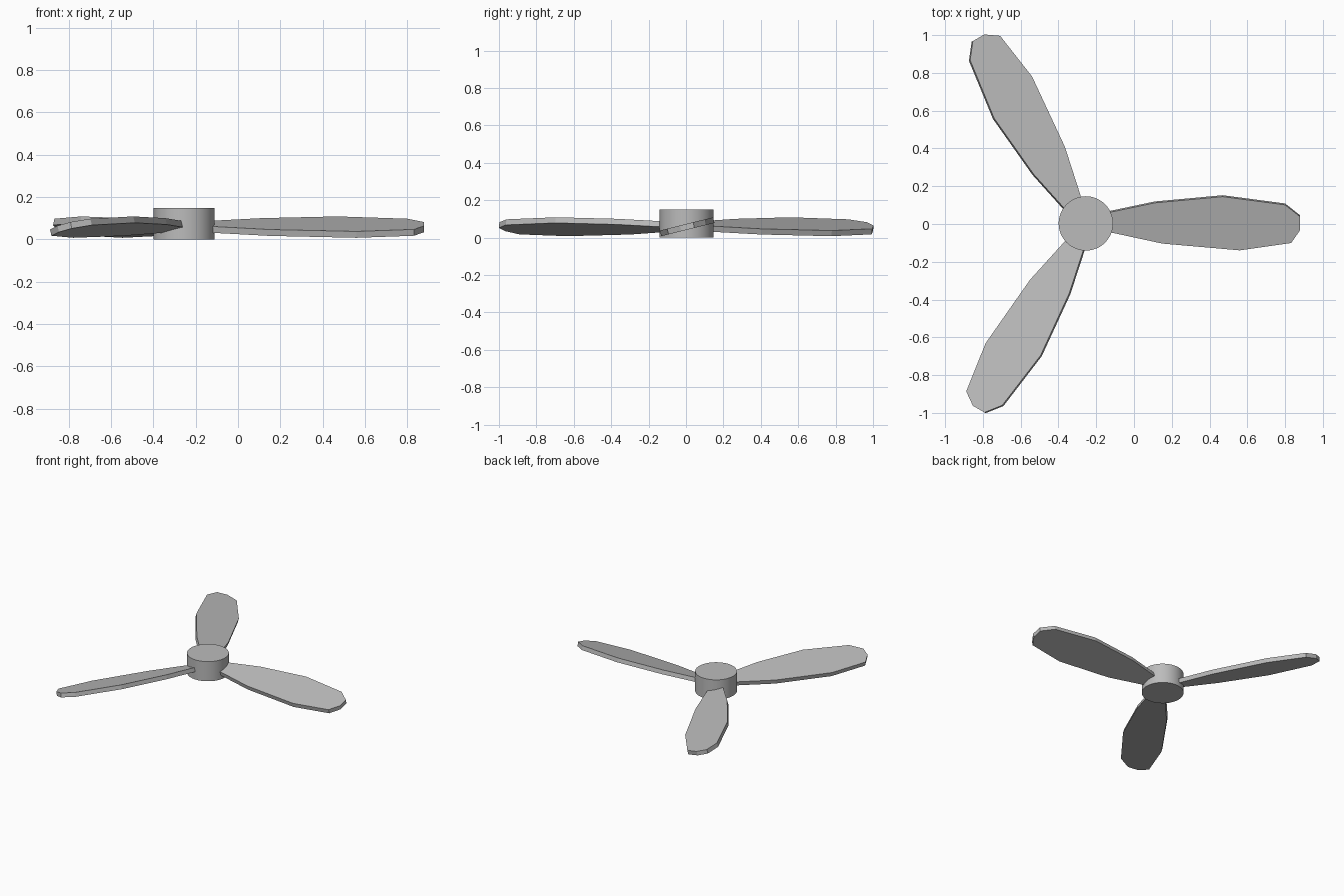
import bpy, bmesh
from math import radians
from mathutils import Matrix, Vector

cube = bpy.data.objects.get("Cube")
if cube:
    bpy.data.objects.remove(cube, do_unlink=True)

CENTRE = Vector((-0.255, 0.003, 0))
PITCH = radians(14)
THICK = 0.031

grey = bpy.data.materials.new("plain grey")
grey.use_nodes = True
grey.diffuse_color = (0.5, 0.5, 0.5, 1)
grey.node_tree.nodes["Principled BSDF"].inputs["Base Color"].default_value = (0.5, 0.5, 0.5, 1)


def add_object(name, bm):
    mesh = bpy.data.meshes.new(name)
    bmesh.ops.recalc_face_normals(bm, faces=bm.faces)
    bm.to_mesh(mesh)
    bm.free()
    mesh.materials.append(grey)
    obj = bpy.data.objects.new(name, mesh)
    bpy.context.collection.objects.link(obj)
    return obj


# Hub: a short round drum
bpy.ops.mesh.primitive_cylinder_add(vertices=48, radius=0.144, depth=0.149,
                                    location=CENTRE + Vector((0, 0, 0.0745)))
hub = bpy.context.object
hub.name = "hub"
hub.data.materials.append(grey)
bpy.ops.object.shade_smooth_by_angle(angle=radians(40))

# Blade outline: distance from the hub axis, then offset across the blade
OUTLINE = [(0.08, 0.055), (0.135, 0.066), (0.365, 0.116), (0.725, 0.15), (1.055, 0.105),
           (1.135, 0.04), (1.135, -0.032), (1.087, -0.103), (0.815, -0.143),
           (0.405, -0.106), (0.135, -0.046), (0.08, -0.035)]


# Flat plate, extruded, pitched about its length and turned around the hub
def add_blade(name, turn):
    bm = bmesh.new()
    face = bm.faces.new([bm.verts.new((r, v, -THICK / 2)) for r, v in OUTLINE])
    top = bmesh.ops.extrude_face_region(bm, geom=[face], use_keep_orig=True)
    verts = [g for g in top["geom"] if isinstance(g, bmesh.types.BMVert)]
    bmesh.ops.translate(bm, verts=verts, vec=(0, 0, THICK))
    place = (Matrix.Translation(CENTRE + Vector((0, 0, 0.057)))
             @ Matrix.Rotation(turn, 4, 'Z') @ Matrix.Rotation(PITCH, 4, 'X'))
    bmesh.ops.transform(bm, matrix=place, verts=bm.verts)
    return add_object(name, bm)


for i, side in enumerate(("left", "back", "front")):
    add_blade(side + "_blade", radians(120 * i))
